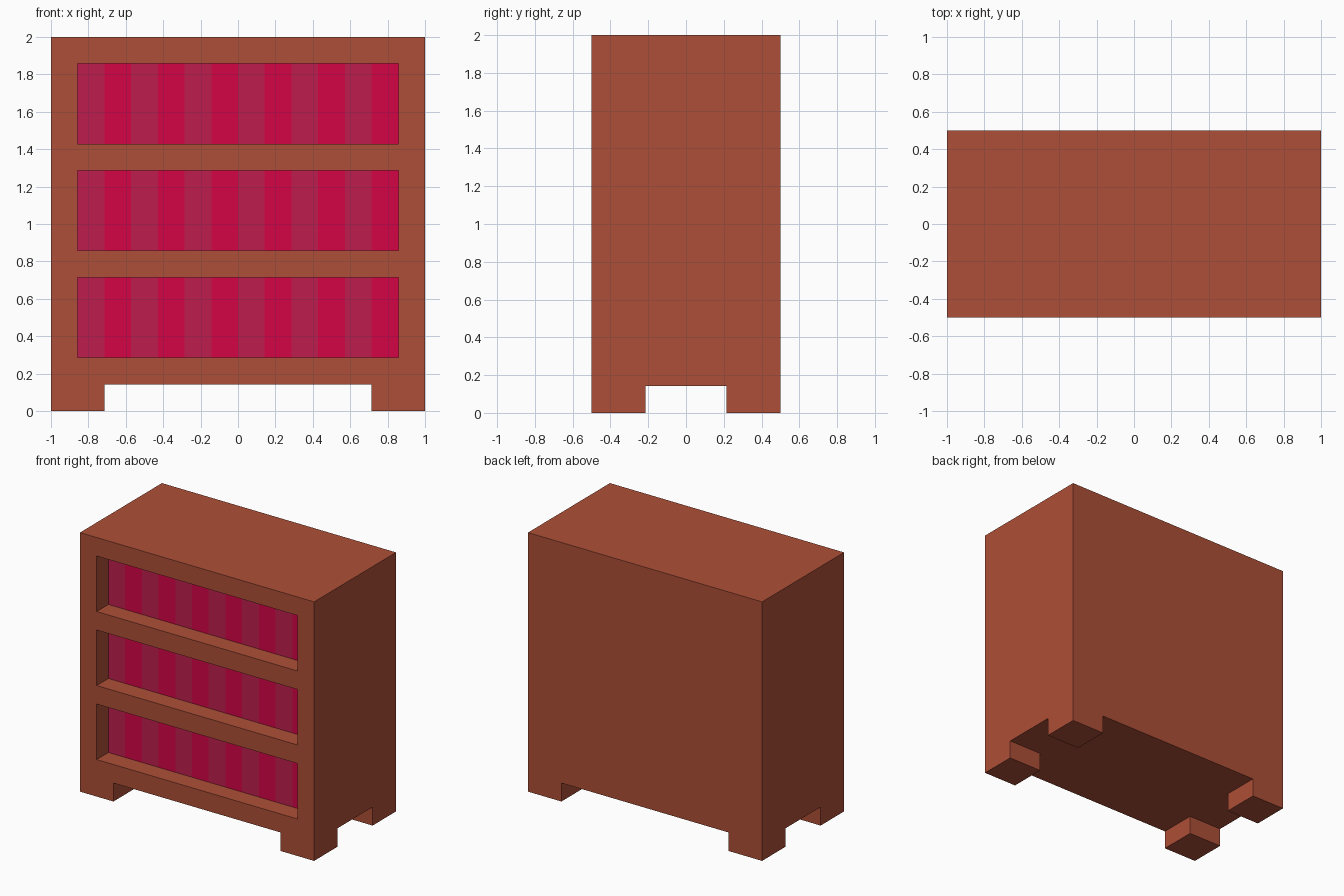
import bpy, bmesh
from mathutils import Vector

old = bpy.data.objects.get("Cube")
if old:
    bpy.data.objects.remove(old, do_unlink=True)

U = 1 / 7                     # board thickness, everything is a multiple of it
SHELVES = [(2, 5), (6, 9), (10, 13)]   # bottom and top of each opening


def material(name, rgb):
    lin = [((c / 255 + 0.055) / 1.055) ** 2.4 if c > 10 else c / 255 / 12.92 for c in rgb]
    m = bpy.data.materials.new(name)
    m.use_nodes = True
    m.diffuse_color = (*lin, 1)
    m.node_tree.nodes["Principled BSDF"].inputs["Base Color"].default_value = (*lin, 1)
    return m


def cut(bm, axis, value):
    no = Vector((0, 0, 0))
    no[axis] = 1
    bmesh.ops.bisect_plane(bm, geom=bm.verts[:] + bm.edges[:] + bm.faces[:],
                           plane_co=no * value, plane_no=no)


def push(bm, faces, offset):
    """Extrude a region and return its moved faces."""
    geom = bmesh.ops.extrude_face_region(bm, geom=faces)["geom"]
    bmesh.ops.delete(bm, geom=[f for f in faces if f.is_valid], context='FACES')
    geom = [g for g in geom if g.is_valid]
    bmesh.ops.translate(bm, vec=offset, verts=[g for g in geom if isinstance(g, bmesh.types.BMVert)])
    return [g for g in geom if isinstance(g, bmesh.types.BMFace)]


# Solid case standing on feet one unit high, worked in board units
bm = bmesh.new()
bmesh.ops.create_cube(bm, size=1)
bmesh.ops.scale(bm, vec=(14, 7, 13), verts=bm.verts)
bmesh.ops.translate(bm, vec=(0, 0, 7.5), verts=bm.verts)
for x in range(-6, 7):
    cut(bm, 0, x)
for y in (-1.5, 1.5):
    cut(bm, 1, y)
for pair in SHELVES:
    for z in pair:
        cut(bm, 2, z)

# Four corner feet
bm.normal_update()
for sx in (-1, 1):
    for sy in (-1, 1):
        corner = []
        for f in bm.faces:
            c = f.calc_center_median()
            if abs(c.z - 1) < 0.01 and f.normal.z < -0.9 and c.x * sx > 5 and c.y * sy > 1.5:
                corner.append(f)
        push(bm, corner, (0, 0, -1))

# Shelf openings, backed by a row of alternating book spines
bm.normal_update()
for lo, hi in SHELVES:
    opening = []
    for f in bm.faces:
        c = f.calc_center_median()
        if f.normal.y < -0.9 and c.y < -3.4 and abs(c.x) < 6 and lo < c.z < hi:
            opening.append(f)
    for f in push(bm, opening, (0, 1, 0)):
        f.material_index = 1 + int(f.calc_center_median().x + 6) % 2

bmesh.ops.recalc_face_normals(bm, faces=bm.faces[:])
bmesh.ops.scale(bm, vec=(U, U, U), verts=bm.verts)

mesh = bpy.data.meshes.new("bookcase")
bm.to_mesh(mesh)
bm.free()
for m in (material("brown wood", (174, 79, 55)),
          material("dull crimson spine", (189, 29, 79)),
          material("bright crimson spine", (212, 4, 70))):
    mesh.materials.append(m)
bookcase = bpy.data.objects.new("bookcase", mesh)
bpy.context.collection.objects.link(bookcase)
